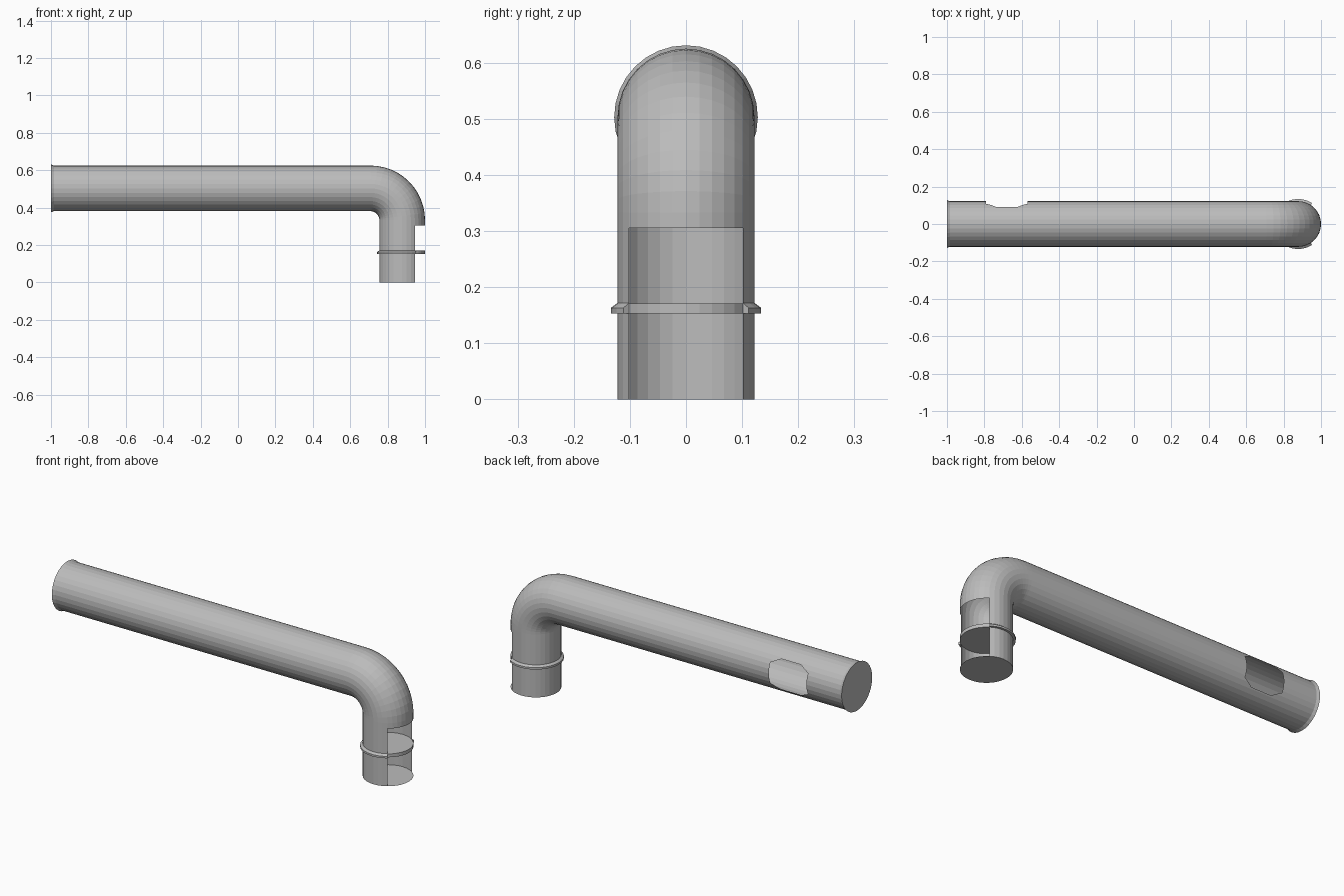
import bpy, bmesh, math
from mathutils import Vector

if "Cube" in bpy.data.objects:
    bpy.data.objects.remove(bpy.data.objects["Cube"])

N = 32                     # sides of the pipe
R = 0.122                  # pipe radius
CX, CZ = 0.878, 0.503      # vertical axis x, horizontal axis z
BEND = 0.17                # bend radius
GAP = 5                    # open sides each way from +x (56.25 degrees)

mat = bpy.data.materials.new("plain grey")
mat.diffuse_color = (0.5, 0.5, 0.5, 1)
mat.use_nodes = True
mat.node_tree.nodes["Principled BSDF"].inputs["Base Color"].default_value = mat.diffuse_color


def finish(bm, name):
    me = bpy.data.meshes.new(name)
    bm.to_mesh(me)
    bm.free()
    me.materials.append(mat)
    ob = bpy.data.objects.new(name, me)
    bpy.context.collection.objects.link(ob)
    return ob


# Pipe path: (x, z, outward angle, radius); angle 90 = up, 0 = +x
path = [(-1, CZ, 90, 0.128), (-0.985, CZ, 90, R), (-0.80, CZ, 90, R), (-0.56, CZ, 90, R)]
bx, bz = CX - BEND, CZ - BEND
for i in range(13):
    a = 90 - 7.5 * i
    t = math.radians(a)
    path.append((bx + BEND * math.cos(t), bz + BEND * math.sin(t), a, R))
path += [(CX, 0.305, 0, R), (CX, 0, 0, R)]

bm = bmesh.new()
rings = []
for x, z, a, r in path:
    t = math.radians(a)
    u = Vector((math.cos(t), 0, math.sin(t)))
    rings.append([bm.verts.new(Vector((x, 0, z)) + r * (math.cos(k * math.tau / N) * u
                  + math.sin(k * math.tau / N) * Vector((0, 1, 0)))) for k in range(N)])
for i in range(len(rings) - 1):
    for k in range(N):
        # leave the outer wall of the foot open
        if i == len(rings) - 2 and (k < GAP or k >= N - GAP):
            continue
        j = (k + 1) % N
        bm.faces.new((rings[i][k], rings[i + 1][k], rings[i + 1][j], rings[i][j]))
bm.faces.new(rings[0])
bm.faces.new(rings[-1])
bmesh.ops.recalc_face_normals(bm, faces=bm.faces)

# Eight-sided window in the back of the pipe
HX, HZ, KX, KZ = 0.11, 0.08, 0.058, 0.055
hc = Vector((-0.68, 0, CZ))
planes = []
for sx in (-1, 1):
    planes.append((Vector((sx * HX, 0, 0)), Vector((sx, 0, 0))))
    planes.append((Vector((0, 0, sx * HZ)), Vector((0, 0, sx))))
    for sz in (-1, 1):
        n = Vector((sx * (HZ - KZ), 0, sz * (HX - KX))).normalized()
        planes.append((Vector((sx * HX, 0, sz * KZ)), n))


def window_faces():
    return [f for f in bm.faces if -0.81 < f.calc_center_median().x < -0.55
            and f.calc_center_median().y > 0.03]


for p, n in planes:
    fs = window_faces()
    geom = list({e for f in fs for e in f.edges} | {v for f in fs for v in f.verts}) + fs
    bmesh.ops.bisect_plane(bm, geom=geom, dist=1e-5, plane_co=hc + p, plane_no=n)
inside = [f for f in window_faces()
          if all((f.calc_center_median() - hc - p).dot(n) < 0 for p, n in planes)]
bmesh.ops.delete(bm, geom=inside, context='FACES')
finish(bm, "bent_pipe")

# Disc closing the pipe at the collar
bm = bmesh.new()
lo, hi = [[bm.verts.new((CX + R * math.cos(k * math.tau / N), R * math.sin(k * math.tau / N), z))
           for k in range(N)] for z in (0.153, 0.171)]
for k in range(N):
    j = (k + 1) % N
    bm.faces.new((lo[k], lo[j], hi[j], hi[k]))
bm.faces.new(hi)
bm.faces.new(lo[::-1])
finish(bm, "collar_disc")

# Collar flange around the closed part of the wall
bm = bmesh.new()
prof = [(R, 0.153), (0.134, 0.153), (0.134, 0.163), (R, 0.172)]
secs = [[bm.verts.new((CX + r * math.cos(k * math.tau / N), r * math.sin(k * math.tau / N), z))
         for r, z in prof] for k in range(GAP, N - GAP + 1)]
for a, b in zip(secs, secs[1:]):
    for i in range(3):
        bm.faces.new((a[i], b[i], b[i + 1], a[i + 1]))
bm.faces.new(secs[0])
bm.faces.new(secs[-1])
bmesh.ops.recalc_face_normals(bm, faces=bm.faces)
finish(bm, "collar_flange")
